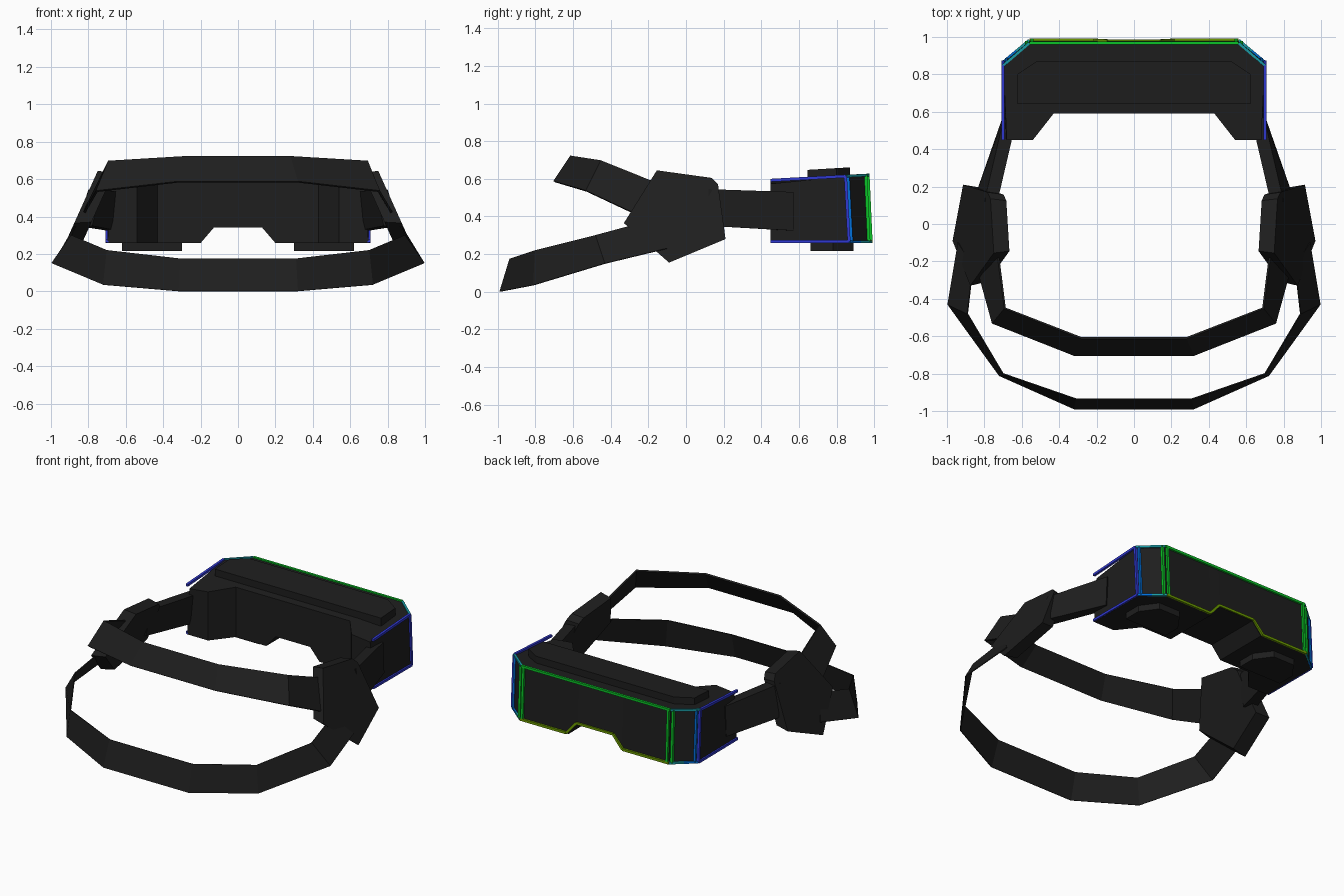
import bpy, bmesh
from mathutils import Vector

if "Cube" in bpy.data.objects:
    bpy.data.objects.remove(bpy.data.objects["Cube"])


def material(name, rgb):
    m = bpy.data.materials.new(name)
    m.use_nodes = True
    m.diffuse_color = (*rgb, 1)
    b = m.node_tree.nodes["Principled BSDF"]
    b.inputs["Base Color"].default_value = (*rgb, 1)
    b.inputs["Roughness"].default_value = 0.7
    return m


BLACK = material("matte black", (0.013, 0.013, 0.013))
BLUE = material("deep blue", (0.03, 0.04, 0.65))
AZURE = material("azure", (0.0, 0.16, 0.7))
TEAL = material("teal", (0.01, 0.33, 0.38))
GREEN = material("green", (0.003, 0.55, 0.02))
OLIVE = material("olive", (0.15, 0.33, 0.0))


def finish(name, bm, mat):
    bmesh.ops.recalc_face_normals(bm, faces=bm.faces)
    me = bpy.data.meshes.new(name)
    bm.to_mesh(me)
    bm.free()
    me.materials.append(mat)
    ob = bpy.data.objects.new(name, me)
    bpy.context.collection.objects.link(ob)
    return ob


def flip(p):
    return Vector((-p[0], p[1], p[2]))


def loft(bm, ring_a, ring_b):
    """Closed solid between two matching rings of points."""
    a = [bm.verts.new(p) for p in ring_a]
    b = [bm.verts.new(p) for p in ring_b]
    bm.faces.new(a)
    bm.faces.new(b[::-1])
    for i in range(len(a)):
        j = (i + 1) % len(a)
        bm.faces.new((a[j], a[i], b[i], b[j]))


def solid(name, ring_a, ring_b):
    bm = bmesh.new()
    loft(bm, ring_a, ring_b)
    finish(name, bm, BLACK)


def pair(name, ring_a, ring_b):
    for side, f in (("left", Vector), ("right", flip)):
        solid(f"{side}_{name}", [f(p) for p in ring_a], [f(p) for p in ring_b])


def band(name, top, bottom, thick):
    """Flat ribbon between an upper and a lower edge, thickened."""
    bm = bmesh.new()
    t = [bm.verts.new(p) for p in top]
    b = [bm.verts.new(p) for p in bottom]
    for i in range(len(t) - 1):
        bm.faces.new((t[i], t[i + 1], b[i + 1], b[i]))
    ob = finish(name, bm, BLACK)
    mod = ob.modifiers.new("thickness", "SOLIDIFY")
    mod.thickness = thick
    mod.offset = 0


def full(points):
    return points + [flip(p) for p in reversed(points)]


def trim(name, mat, segments, r=0.008):
    """Thin square rods, mirrored to both sides."""
    bm = bmesh.new()
    for a, b in segments:
        for f in (Vector, flip):
            p, q = f(a), f(b)
            d = (q - p).normalized()
            u = d.cross(Vector((0, 0, 1)) if abs(d.z) < 0.7 else Vector((1, 0, 0))).normalized() * r
            v = d.cross(u).normalized() * r
            corners = (u + v, v - u, -u - v, u - v)
            loft(bm, [p + c for c in corners], [q + c for c in corners])
    finish(name, bm, mat)


# Visor body: plan outline extruded, then notched for the nose
half = [(0.43, 0.59), (0.54, 0.45), (0.698, 0.45), (0.698, 0.855), (0.557, 0.97)]
plan = half + [(-x, y) for x, y in reversed(half)]


def top_z(y):
    return 0.62 + 0.06 * (y - 0.97)


def lean(y, z):
    return y + (0.05 * (0.44 - z) if y > 0.8 else 0)


bm = bmesh.new()
loft(bm, [(x, lean(y, 0.26), 0.258) for x, y in plan],
     [(x, lean(y, 0.62), top_z(y)) for x, y in plan])
for x in (-0.2, -0.13, 0.13, 0.2):
    bmesh.ops.bisect_plane(bm, geom=bm.verts[:] + bm.edges[:] + bm.faces[:],
                           plane_co=(x, 0, 0), plane_no=(1, 0, 0))
for v in bm.verts:
    if v.co.z < 0.3 and abs(v.co.x) < 0.15:
        v.co.z = 0.34
    if v.co.z > 0.5 and abs(v.co.x) > 0.6 and v.co.y < 0.5:
        v.co.x *= 0.975
        v.co.z -= 0.015
finish("visor_body", bm, BLACK)

# Raised panel on top of the visor
panel = full([(0.625, 0.645, 0.58), (0.625, 0.80, 0.58), (0.52, 0.87, 0.58)])
solid("top_panel", panel, [(p[0], p[1], top_z(p[1]) + 0.047) for p in panel])

# Pads under the visor
pad = [(0.30, 0.66), (0.62, 0.66), (0.62, 0.78), (0.54, 0.89), (0.38, 0.89), (0.30, 0.78)]
pair("bottom_pad", [(x, y, 0.28) for x, y in pad], [(x, y, 0.216) for x, y in pad])

# Side arms joining visor and hubs
pair("side_arm",
     [(0.703, 0.57, 0.325), (0.695, 0.57, 0.53), (0.63, 0.55, 0.53), (0.65, 0.55, 0.325)],
     [(0.86, 0.12, 0.35), (0.80, 0.12, 0.545), (0.73, 0.12, 0.545), (0.78, 0.12, 0.35)])

# Leaning strap hubs, slightly narrower on the inner face
hub = [(-0.155, 0.645), (0.135, 0.605), (0.17, 0.57), (0.21, 0.28), (-0.09, 0.155), (-0.33, 0.365)]
outer = [Vector((0.97 - 0.45 * (z - 0.155), y, z)) for y, z in hub]
centre = sum(outer, Vector()) / len(outer)
pair("strap_hub", outer, [p.lerp(centre, 0.07) - Vector((0.09, 0, 0)) for p in outer])

# Head straps
band("upper_strap",
     full([(0.73, -0.14, 0.57), (0.69, -0.45, 0.695), (0.28, -0.61, 0.72)]),
     full([(0.84, -0.22, 0.39), (0.755, -0.53, 0.535), (0.32, -0.70, 0.585)]), 0.012)
band("lower_strap",
     full([(0.86, -0.22, 0.37), (0.89, -0.48, 0.30), (0.70, -0.80, 0.22), (0.31, -0.935, 0.175)]),
     full([(0.94, -0.10, 0.23), (0.995, -0.43, 0.15), (0.72, -0.81, 0.035), (0.32, -0.988, 0.001)]), 0.006)

# Coloured edge trim
rear_t, rear_b = Vector((0.7, 0.45, 0.592)), Vector((0.7, 0.45, 0.268))
side_t, side_b = Vector((0.7, 0.847, 0.614)), Vector((0.7, 0.866, 0.266))
front_t, front_b = Vector((0.56, 0.967, 0.62)), Vector((0.56, 0.983, 0.266))


def upright(t):
    return side_t.lerp(front_t, t), side_b.lerp(front_b, t)


inset = Vector((0.015, 0, 0))
bottom_mid = side_b.lerp(front_b, 0.5)
trim("side_trim", BLUE, [(rear_t, side_t), (rear_b, side_b), (side_t, side_b)])
trim("corner_trim", AZURE, [upright(0.12), (side_b, bottom_mid)], 0.007)
trim("bevel_trim", TEAL, [(side_t, front_t), (bottom_mid, front_b)], 0.007)
trim("front_trim", GREEN, [(front_t, Vector((0, front_t.y, front_t.z))),
                           (front_t - inset, front_b - inset), upright(0.9)])
notch = [front_b, Vector((0.212, 0.983, 0.266)), Vector((0.138, 0.979, 0.35)), Vector((0, 0.979, 0.35))]
trim("nose_trim", OLIVE, list(zip(notch, notch[1:])))
